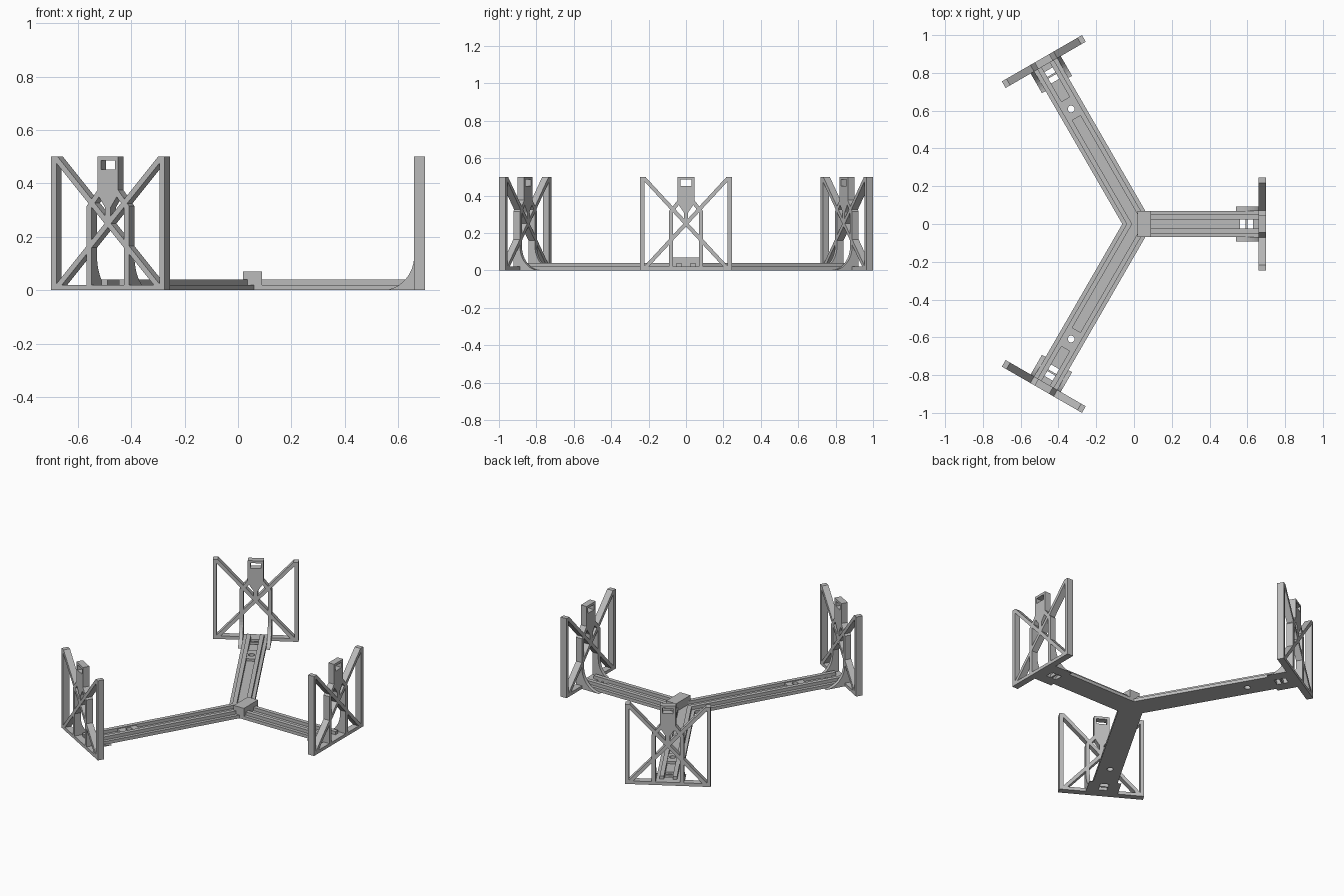
import bpy, bmesh
from math import sin, cos, pi, radians, sqrt
from mathutils import Matrix

cube = bpy.data.objects.get("Cube")
if cube:
    bpy.data.objects.remove(cube, do_unlink=True)

GREY = (0.5, 0.5, 0.5, 1)
mat = bpy.data.materials.new("plain grey")
mat.use_nodes = True
mat.diffuse_color = GREY
mat.node_tree.nodes["Principled BSDF"].inputs["Base Color"].default_value = GREY

HUB_X = 0.019      # meeting point of the arms
WALL = 0.04        # thickness of the end frames
HALF = 0.245       # half width of the end frames
TOP = 0.5
FLANGE, RAIL = 0.07, 0.05   # half widths of base and rails
FLOOR, RIM = 0.02, 0.04     # heights of base and rails

# Axes for slabs: flat on the ground, standing across the arm, standing along the arm
FLAT = Matrix.Identity(4)
ACROSS = Matrix(((0, 0, 1, 0), (1, 0, 0, 0), (0, 1, 0, 0), (0, 0, 0, 1)))
ALONG = Matrix(((1, 0, 0, 0), (0, 0, -1, 0), (0, 1, 0, 0), (0, 0, 0, 1)))


def slab(name, loops, low, high, place):
    """Extrude an outline, with optional hole loops, between two levels."""
    curve = bpy.data.curves.new(name, 'CURVE')
    curve.dimensions = '2D'
    curve.fill_mode = 'BOTH'
    curve.extrude = (high - low) / 2
    for loop in loops:
        s = curve.splines.new('POLY')
        s.points.add(len(loop) - 1)
        for p, (x, y) in zip(s.points, loop):
            p.co = (x, y, 0, 1)
        s.use_cyclic_u = True
    temp = bpy.data.objects.new(name + " outline", curve)
    bpy.context.scene.collection.objects.link(temp)
    graph = bpy.context.evaluated_depsgraph_get()
    mesh = bpy.data.meshes.new_from_object(temp.evaluated_get(graph))
    bpy.data.objects.remove(temp, do_unlink=True)
    bpy.data.curves.remove(curve)
    bm = bmesh.new()
    bm.from_mesh(mesh)
    bmesh.ops.remove_doubles(bm, verts=bm.verts, dist=1e-5)
    bmesh.ops.recalc_face_normals(bm, faces=bm.faces)
    for f in bm.faces:
        f.smooth = False
    bm.to_mesh(mesh)
    bm.free()
    mesh.transform(place @ Matrix.Translation((0, 0, (low + high) / 2)))
    mesh.materials.clear()
    mesh.materials.append(mat)
    obj = bpy.data.objects.new(name, mesh)
    bpy.context.scene.collection.objects.link(obj)
    return obj


def rect(x0, x1, y0, y1):
    return [(x0, y0), (x1, y0), (x1, y1), (x0, y1)]


def circle(x, y, r, n=24):
    return [(x + r * cos(2 * pi * i / n), y + r * sin(2 * pi * i / n)) for i in range(n)]


def flip(loop, side):
    return [(x * side, y) for x, y in loop]


def end_frame(name, length, arm):
    """Open cross-braced frame with a central mast."""
    place = arm @ ACROSS
    inner = length - WALL

    def part(label, *loops):
        slab(f"{name} {label}", loops, inner, length, place)

    part("frame bottom bar", rect(-HALF, HALF, 0, 0.02))
    # Mast with a pointed foot and a window near the top
    part("mast",
         [(-0.045, TOP), (0.045, TOP), (0.045, 0.36), (0.012, 0.31), (0.012, 0.25),
          (-0.012, 0.25), (-0.012, 0.31), (-0.045, 0.36)],
         rect(-0.03, 0.03, 0.452, 0.485))
    for side, word in ((1, "left"), (-1, "right")):
        part(f"{word} frame upright", flip(rect(HALF - 0.022, HALF, 0, TOP), side))
        part(f"{word} diagonal brace",
             flip([(HALF, TOP), (HALF - 0.028, TOP), (-HALF, 0), (-HALF + 0.028, 0)], side))
        # Inner post bending in to meet the mast
        part(f"{word} inner post",
             flip([(0.07, 0), (0.092, 0), (0.092, 0.315), (0.045, 0.375),
                   (0.03, 0.36), (0.07, 0.31)], side))


def build_arm(name, length, angle, has_pad):
    arm = Matrix.Translation((HUB_X, 0, 0)) @ Matrix.Rotation(radians(angle), 4, 'Z')
    end = length - WALL
    mitre = 1 / sqrt(3)

    # Base plate, mitred at the hub, with slots near the frame
    loops = [[(0, 0), (FLANGE * mitre, -FLANGE), (end, -FLANGE),
              (end, FLANGE), (FLANGE * mitre, FLANGE)]]
    for start in (0.14, 0.10):
        loops.append(rect(length - start, length - start + 0.03, -0.025, 0.025))
    bolt = length - 0.31
    if has_pad:
        loops.append(circle(bolt, 0, 0.018))
    slab(f"{name} base", loops, 0, FLOOR, arm @ FLAT)

    # Pad around the bolt hole
    if has_pad:
        slab(f"{name} bolt pad", [rect(bolt - 0.055, bolt + 0.06, -0.025, 0.025),
                                  circle(bolt, 0, 0.018)], FLOOR, 0.035, arm @ FLAT)

    for side, word in ((1, "left"), (-1, "right")):
        # Raised rail beside the channel
        rail = [(0.025 * mitre, 0.025), (end, 0.025), (end, RAIL), (RAIL * mitre, RAIL)]
        slab(f"{name} {word} rail", [[(x, y * side) for x, y in rail]], FLOOR, RIM, arm @ FLAT)
        # Curved gusset between base and frame
        steps = 12
        arc = [(end - 0.12 + 0.12 * sin(i * pi / 2 / steps),
                0.13 - 0.13 * cos(i * pi / 2 / steps)) for i in range(steps + 1)]
        low, high = sorted((side * FLANGE, side * 0.092))
        slab(f"{name} {word} gusset", [arc + [(end, 0)]], low, high, arm @ ALONG)

    end_frame(name, length, arm)


build_arm("side arm", 0.681, 0, False)
build_arm("back arm", 1.013, 120, True)
build_arm("front arm", 1.013, 240, True)

# Block that locks the short arm onto the hub
slab("hub block", [rect(HUB_X, 0.09, -FLANGE, FLANGE)], 0, 0.07, FLAT)
